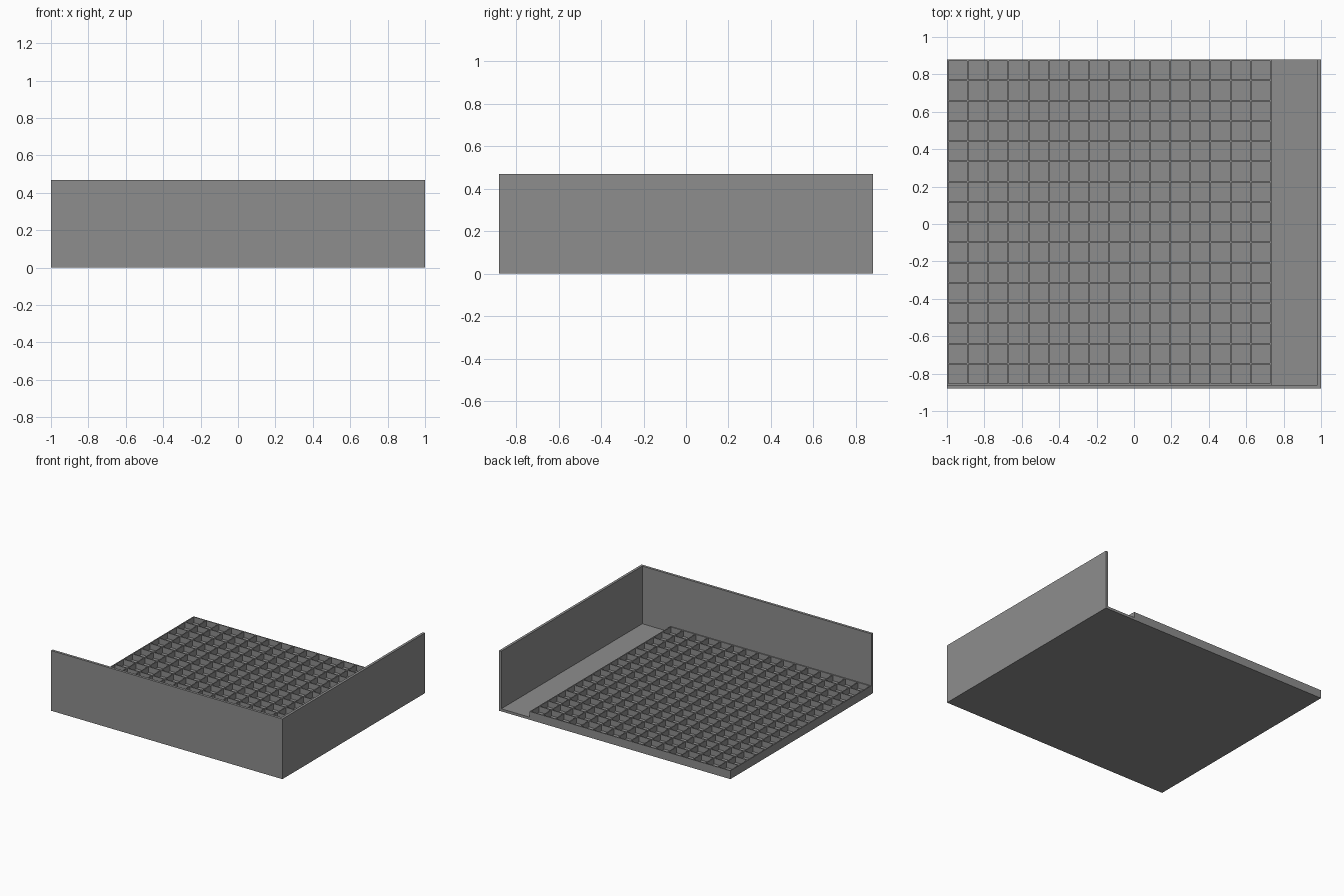
import bpy, bmesh

if "Cube" in bpy.data.objects:
    bpy.data.objects.remove(bpy.data.objects["Cube"])

X0, X1, Y0, Y1 = -1.0, 1.0, -0.88, 0.88    # outer footprint
WALL, FLOOR, HEIGHT = 0.02, 0.02, 0.47      # wall thickness, floor thickness, wall height
CELLS, RIB, RIB_TOP = 16, 0.008, 0.065      # lattice cells per side, rib thickness, rib top
GX1, GY0 = 0.736, Y0 + WALL                 # lattice limits

grey = bpy.data.materials.new("plain grey")
grey.diffuse_color = (0.27, 0.27, 0.27, 1)
grey.use_nodes = True
grey.node_tree.nodes["Principled BSDF"].inputs["Base Color"].default_value = grey.diffuse_color


def extruded(name, bm, z0, z1):
    """Raise the flat faces of bm from z0 to z1 as a closed solid."""
    low = bm.faces[:]
    res = bmesh.ops.extrude_face_region(bm, geom=low, use_keep_orig=True)
    top = [g for g in res["geom"] if isinstance(g, bmesh.types.BMVert)]
    for v in bm.verts:
        v.co.z = z0
    for v in top:
        v.co.z = z1
    bmesh.ops.recalc_face_normals(bm, faces=bm.faces[:])
    mesh = bpy.data.meshes.new(name)
    bm.to_mesh(mesh)
    bm.free()
    mesh.materials.append(grey)
    obj = bpy.data.objects.new(name, mesh)
    bpy.context.collection.objects.link(obj)
    return obj


def outline(points):
    bm = bmesh.new()
    bm.faces.new([bm.verts.new((x, y, 0)) for x, y in points])
    return bm


def rib_lines(a, b):
    """Both edges of every rib between a and b."""
    pitch = (b - a - RIB) / CELLS
    return [a + i * pitch + side for i in range(CELLS + 1) for side in (0, RIB)]


# Floor plate
extruded("floor", outline([(X0, Y0), (X1, Y0), (X1, Y1), (X0, Y1)]), 0, FLOOR)

# Corner wall along the front and right sides
extruded("corner_wall", outline([
    (X0, Y0), (X1, Y0), (X1, Y1), (X1 - WALL, Y1),
    (X1 - WALL, Y0 + WALL), (X0, Y0 + WALL)]), FLOOR, HEIGHT)

# Square lattice of thin ribs: a flat grid with the cell openings left out
xs, ys = rib_lines(X0, GX1), rib_lines(GY0, Y1)
bm = bmesh.new()
grid = [[bm.verts.new((x, y, 0)) for y in ys] for x in xs]
for i in range(len(xs) - 1):
    for j in range(len(ys) - 1):
        if i % 2 == 0 or j % 2 == 0:
            bm.faces.new((grid[i][j], grid[i + 1][j], grid[i + 1][j + 1], grid[i][j + 1]))
extruded("lattice", bm, FLOOR, RIB_TOP)
